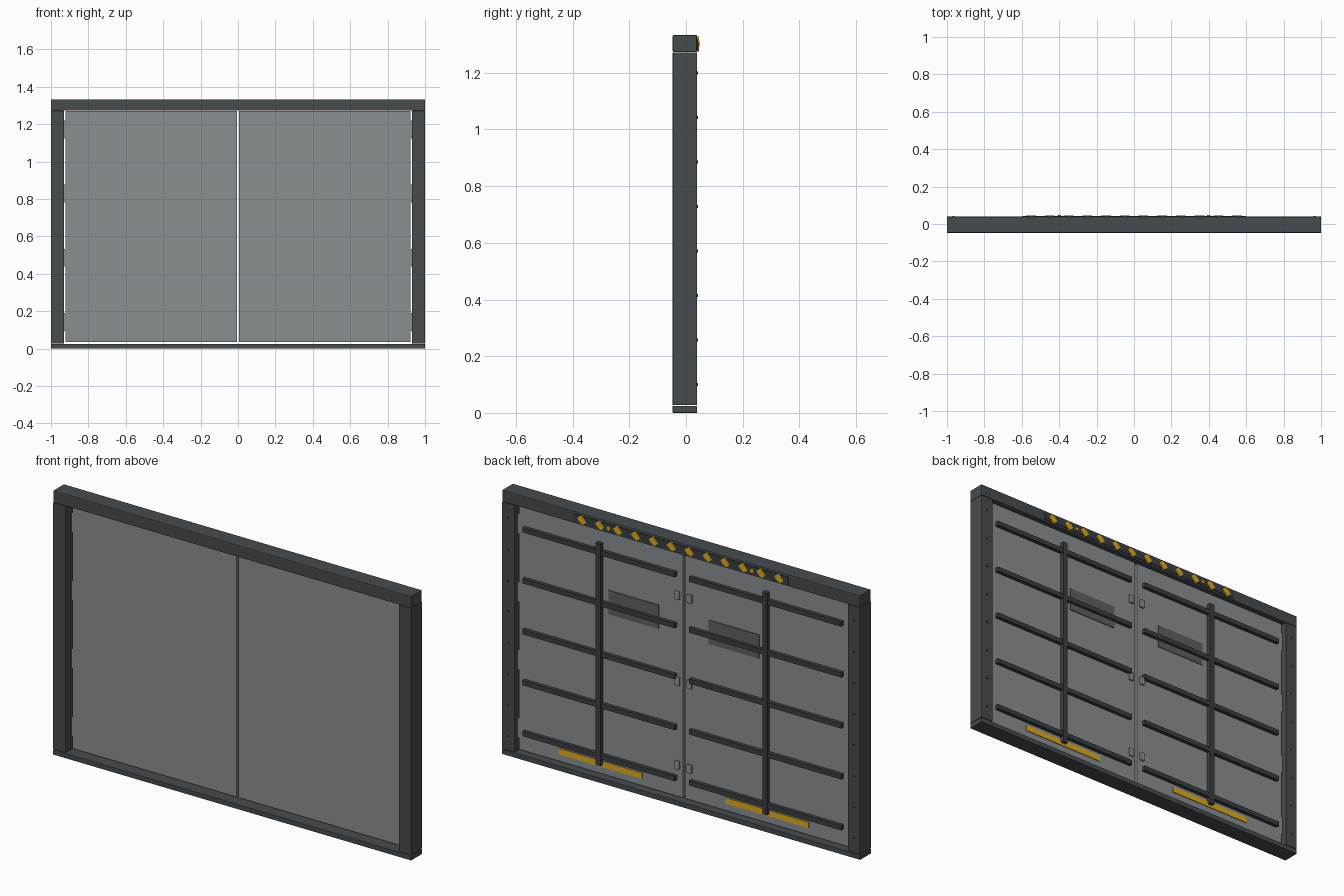
import bpy, math
from mathutils import Matrix, Vector

cube = bpy.data.objects.get("Cube")
if cube:
    bpy.data.objects.remove(cube, do_unlink=True)


def material(name, r, g, b):
    m = bpy.data.materials.new(name)
    m.use_nodes = True
    m.diffuse_color = (r, g, b, 1)
    m.node_tree.nodes["Principled BSDF"].inputs["Base Color"].default_value = (r, g, b, 1)
    return m


FRAME = material("dark frame paint", 0.062, 0.072, 0.08)
PANEL = material("grey door paint", 0.25, 0.275, 0.29)
RIB = material("charcoal steel", 0.043, 0.049, 0.055)
PLATE = material("mid grey plate", 0.11, 0.12, 0.127)
STEEL = material("bare steel", 0.28, 0.3, 0.315)
YELLOW = material("safety yellow", 0.72, 0.4, 0.015)


def finish(obj, name, mat, bevel):
    obj.name = name
    obj.data.materials.append(mat)
    if bevel:
        mod = obj.modifiers.new("soft edges", 'BEVEL')
        mod.width = bevel
        mod.segments = 2
    return obj


def box(name, mat, x, y, z, bevel=0, tilt=0):
    """Box from (min, max) ranges, optionally tilted about y."""
    center = Vector([(a + b) / 2 for a, b in (x, y, z)])
    size = [b - a for a, b in (x, y, z)]
    bpy.ops.mesh.primitive_cube_add(size=1)
    obj = bpy.context.object
    obj.data.transform(Matrix.Rotation(tilt, 4, 'Y') @ Matrix.Diagonal((*size, 1)))
    obj.location = center
    return finish(obj, name, mat, bevel)


def pin(name, mat, loc, radius, depth, along_y=False):
    bpy.ops.mesh.primitive_cylinder_add(vertices=12, radius=radius, depth=depth, location=loc)
    obj = bpy.context.object
    if along_y:
        obj.data.transform(Matrix.Rotation(math.pi / 2, 4, 'X'))
    bpy.ops.object.shade_smooth_by_angle()
    return finish(obj, name, mat, 0)


def span(side, a, b):
    return tuple(sorted((side * a, side * b)))


FRONT, BACK = -0.047, 0.039
LEAF = (-0.004, 0.015)

# Surrounding frame
box("header_beam", FRAME, (-1, 1), (FRONT, BACK), (1.273, 1.333), 0.004)
box("sill", FRAME, (-1, 1), (FRONT, BACK), (0, 0.025), 0.002)

for side, label in ((1, "left"), (-1, "right")):
    box(label + "_post", FRAME, span(side, 0.93, 1), (FRONT, BACK), (0.027, 1.272), 0.002)
    for i in range(8):
        pin(label + "_post_screw", RIB, (side * 0.965, BACK + 0.001, 0.1 + i * 0.157),
            0.005, 0.006, True)

    # Door leaf with its ribs on the back
    box(label + "_door_leaf", PANEL, span(side, 0.006, 0.922), LEAF, (0.036, 1.27))
    for i in range(5):
        z = 0.13 + i * 0.257
        box(label + "_cross_rib", RIB, span(side, 0.04, 0.89),
            (LEAF[1], 0.034), (z - 0.012, z + 0.012))
    box(label + "_upright_rib", RIB, span(side, 0.452, 0.478),
        (LEAF[1], 0.037), (0.085, 1.205))

    # Plates on the back of the leaf
    box(label + "_notice_plate", PLATE, span(side, 0.14, 0.42),
        (LEAF[1], 0.019), (0.853, 0.973))
    box(label + "_kick_strip", YELLOW, span(side, 0.233, 0.698),
        (LEAF[1], 0.019), (0.072, 0.102))

    # Latches and hinges
    for z in (0.195, 0.62, 1.053):
        box(label + "_latch", STEEL, span(side, 0.021, 0.048),
            (LEAF[1], 0.027), (z - 0.022, z + 0.022), 0.004)
    for i in range(4):
        pin(label + "_hinge", STEEL, (side * 0.926, 0.008, 0.143 + i * 0.343), 0.007, 0.096)

    # Warning lamp on the header
    pin(label + "_lamp", YELLOW, (side * 0.4, BACK + 0.004, 1.302), 0.01, 0.008, True)

# Warning board on the back of the header
box("warning_board", RIB, (-0.6, 0.6), (BACK, 0.042), (1.283, 1.321))
for i in range(12):
    x = -0.55 + i * 0.1
    box("warning_stripe", YELLOW, (x - 0.016, x + 0.016), (BACK, 0.0455),
        (1.281, 1.323), 0, -math.pi / 4 + math.pi / 2)
